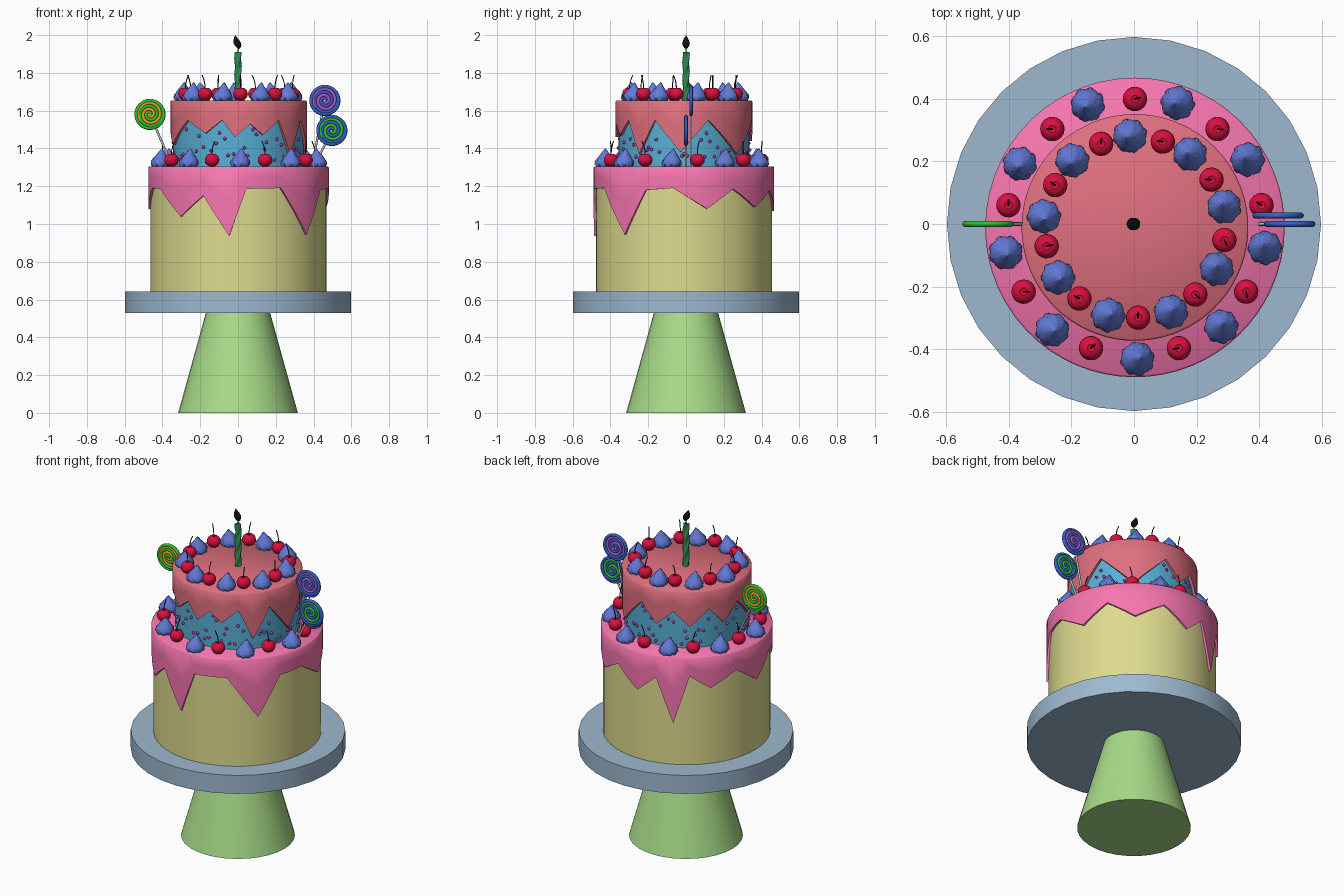
import bpy, bmesh, random
from math import sin, cos, pi, radians, tau
from mathutils import Matrix, Vector

if "Cube" in bpy.data.objects:
    bpy.data.objects.remove(bpy.data.objects["Cube"])

random.seed(4)
CX, CY = 0.003, -0.011          # centre of the cake on its plate


def mat(name, hexcol):
    m = bpy.data.materials.new(name)
    rgb = [int(hexcol[i:i + 2], 16) / 255 for i in (0, 2, 4)]
    m.diffuse_color = [((c + 0.055) / 1.055) ** 2.4 if c > 0.04 else c / 12.92 for c in rgb] + [1]
    m.use_nodes = True
    m.node_tree.nodes["Principled BSDF"].inputs["Base Color"].default_value = m.diffuse_color
    return m


GREEN, PLATE, SPONGE = mat("pale_green", "A8DC88"), mat("pale_blue", "9DB9CF"), mat("sponge", "DEDB8E")
PINK, CORAL, BLUE = mat("pink", "F776B0"), mat("coral", "E0707F"), mat("sky_blue", "58B0D6")
RED, CREAM, STEM = mat("cherry_red", "D8103F"), mat("cream_blue", "627AD6"), mat("stem_black", "101010")
CANDLE, STICK, DOT = mat("candle_green", "2F8F50"), mat("stick", "C4CED6"), mat("magenta", "B03AA8")
L_GREEN, L_BLUE = mat("candy_green", "2CC52C"), mat("candy_blue", "3560C8")
L_ORANGE, L_PURPLE = mat("candy_orange", "EFA020"), mat("candy_purple", "B455D0")


def add(name, me, m, loc=(0, 0, 0), rot=0):
    ob = bpy.data.objects.new(name, me)
    bpy.context.collection.objects.link(ob)
    ob.location, ob.rotation_euler = loc, (0, 0, rot)
    if m and not me.materials:
        me.materials.append(m)
    return ob


def rings_mesh(name, rings, angle=40):
    """Skin a stack of equal rings; single-vertex rings act as poles."""
    bm = bmesh.new()
    rows = [[bm.verts.new(p) for p in r] for r in rings]
    for a, b in zip(rows, rows[1:]):
        n = max(len(a), len(b))
        for i in range(n):
            j = (i + 1) % n
            if len(a) == 1:
                bm.faces.new((a[0], b[j], b[i]))
            elif len(b) == 1:
                bm.faces.new((a[i], a[j], b[0]))
            else:
                bm.faces.new((a[i], a[j], b[j], b[i]))
    bmesh.ops.recalc_face_normals(bm, faces=bm.faces)
    me = bpy.data.meshes.new(name)
    bm.to_mesh(me)
    bm.free()
    me.shade_smooth()
    me.set_sharp_from_angle(angle=radians(angle))
    return me


def lathe(name, profile, m, seg=32, loc=(0, 0, 0)):
    rings = [[(0, 0, z)] if r == 0 else
             [(r * cos(tau * i / seg), r * sin(tau * i / seg), z) for i in range(seg)] for r, z in profile]
    return add(name, rings_mesh(name, rings), m, loc)


def tube(name, pts, radius, m, res=1):
    cu = bpy.data.curves.new(name, 'CURVE')
    cu.dimensions, cu.bevel_depth, cu.bevel_resolution, cu.use_fill_caps = '3D', radius, res, True
    sp = cu.splines.new('POLY')
    sp.points.add(len(pts) - 1)
    for p, co in zip(sp.points, pts):
        p.co = (*co, 1)
    ob = bpy.data.objects.new(name, cu)
    bpy.context.collection.objects.link(ob)
    me = bpy.data.meshes.new_from_object(ob.evaluated_get(bpy.context.evaluated_depsgraph_get()))
    bpy.data.objects.remove(ob)
    me.materials.clear()
    me.shade_smooth()
    me.set_sharp_from_angle(angle=radians(50))
    return add(name, me, m)


def edge_z(knots, deg):
    """Height of the dripping icing edge at an angle (knots are deg, z)."""
    first = knots[0]
    deg = (deg - first[0]) % 360 + first[0]
    for (a, za), (b, zb) in zip(knots, knots[1:] + [(first[0] + 360, first[1])]):
        if a <= deg <= b:
            return za + (zb - za) * (deg - a) / (b - a)


def icing(name, knots, r, r_in, top, m):
    ks = knots + [(knots[0][0] + 360, knots[0][1])]
    cols = []
    for (a, za), (b, zb) in zip(ks, ks[1:]):
        n = max(2, round((b - a) / 6))
        cols += [(radians(a + (b - a) * i / n), za + (zb - za) * i / n) for i in range(n)]
    ring = lambda rad, f: [(rad * cos(t), rad * sin(t), f(z)) for t, z in cols]
    rings = [[(0, 0, top)], ring(r - 0.006, lambda z: top), ring(r, lambda z: top - 0.006),
             ring(r, lambda z: (z + top) / 2), ring(r, lambda z: z), ring(r_in, lambda z: z)]
    return add(name, rings_mesh(name, rings, 60), m, (CX, CY, 0))


# stand and plate
lathe("pedestal", [(0, 0), (0.317, 0), (0.17, 0.53), (0, 0.53)], GREEN)
lathe("plate", [(0, 0.53), (0.597, 0.53), (0.597, 0.643), (0, 0.643)], PLATE)

# cake tiers
lathe("lower_tier", [(0, 0.643), (0.466, 0.643), (0.466, 1.295), (0, 1.295)], SPONGE, 48, (CX, CY, 0))
lathe("upper_tier", [(0, 1.30), (0.347, 1.30), (0.347, 1.64), (0, 1.64)], BLUE, 48, (CX, CY, 0))

# dripping icing
LOW = [(-150, 1.186), (-130, 1.04), (-113, 1.15), (-96, .936), (-85, 1.186), (-62, 1.19), (-41, .945),
       (-25, 1.18), (-7, 1.19), (15, 1.08), (33, 1.186), (52, 1.09), (72, 1.18), (90, 1.07), (104, 1.17),
       (116, .9), (127, 1.19), (141, 1.11), (160, 1.19), (180, 1.08), (197, 1.19)]
TOP = [(-138, 1.55), (-119, 1.48), (-104, 1.55), (-93, 1.46), (-80, 1.53), (-69, 1.47), (-54, 1.55),
       (-41, 1.37), (-25, 1.55), (-3, 1.38), (21, 1.55), (51, 1.37), (81, 1.55), (97, 1.44), (113, 1.53),
       (128, 1.44), (145, 1.54), (160, 1.44), (176, 1.54), (196, 1.42)]
icing("lower_icing", LOW, 0.478, 0.46, 1.305, PINK)
icing("upper_icing", TOP, 0.362, 0.34, 1.655, CORAL)

# sprinkles on the blue band
bm = bmesh.new()
for i in range(110):
    deg, z = i * 137.508 % 360, random.uniform(1.32, 1.53)
    if z < edge_z(TOP, deg) - 0.012:
        t = radians(deg)
        bmesh.ops.create_icosphere(bm, subdivisions=2, radius=0.009,
                                   matrix=Matrix.Translation((0.349 * cos(t), 0.349 * sin(t), z)))
me = bpy.data.meshes.new("sprinkles")
bm.to_mesh(me)
bm.free()
me.shade_smooth()
add("sprinkles", me, DOT, (CX, CY, 0))

# master shapes: piped cream swirl, cherry, cherry stem
prof = [(0.046, 0), (0.053, 0.012), (0.051, 0.028), (0.040, 0.045), (0.028, 0.060), (0.016, 0.076), (0.006, 0.09)]
swirl_rings = [[(0, 0, 0)]]
for r, z in prof:
    ring = []
    for i in range(56):
        t = tau * i / 56
        rr = r * (0.84 + 0.2 * abs(cos(4 * (t + z * 17))))
        ring.append((rr * cos(t) + z * z * 1.2, rr * sin(t), z))
    swirl_rings.append(ring)
swirl_rings.append([(0.011, 0, 0.096)])
swirl_me = rings_mesh("cream_swirl", swirl_rings, 55)

cherry_prof = [(0, -0.034)] + [(0.039 * sin(pi * k / 10), -0.036 * cos(pi * k / 10)) for k in range(1, 9)]
cherry_prof += [(0.012, 0.032), (0, 0.026)]
first_cherry = lathe("cherry", cherry_prof, RED, 20)
first_stem = tube("cherry_stem", [(0, 0, 0.025), (0.001, 0, 0.05), (0.007, 0, 0.075), (0.018, 0, 0.1)], 0.0028, STEM)
cherry_me, stem_me = first_cherry.data, first_stem.data
for o in (first_cherry, first_stem):
    bpy.data.objects.remove(o)

# rings of nine cherries and nine swirls on each tier
for tier, z, rc, ac, rs, as_ in (("lower", 1.305, 0.41, 90, 0.42, 71), ("upper", 1.655, 0.288, 72, 0.293, 93)):
    for k in range(9):
        t = radians(ac + 40 * k)
        loc = (CX + rc * cos(t), CY + rc * sin(t), z + 0.034)
        spin = random.uniform(0, tau)
        add(f"{tier}_cherry", cherry_me, RED, loc, spin)
        add(f"{tier}_cherry_stem", stem_me, STEM, loc, spin)
        t = radians(as_ + 40 * k)
        add(f"{tier}_swirl", swirl_me, CREAM, (CX + rs * cos(t), CY + rs * sin(t), z), t + 2)

# twisted candle with wick and flame
rows = [[(0, 0, 1.65)]]
for k in range(25):
    z = 1.65 + 0.26 * k / 24
    rows.append([((0.017 + 0.003 * cos(3 * tau * i / 24)) * cos(tau * i / 24 + k * 0.25),
                  (0.017 + 0.003 * cos(3 * tau * i / 24)) * sin(tau * i / 24 + k * 0.25), z) for i in range(24)])
rows.append([(0, 0, 1.91)])
add("candle", rings_mesh("candle", rows), CANDLE)
tube("wick", [(0, 0, 1.905), (0.001, 0, 1.94)], 0.003, STEM)
flame = [(0.009, 1.932), (0.018, 1.945), (0.020, 1.957), (0.015, 1.974), (0.007, 1.989)]
rows = [[(0.003, 0, 1.925)]]
for r, z in flame:
    rows.append([(r * cos(tau * i / 16) + (1.945 - z) * 0.3, r * sin(tau * i / 16), z) for i in range(16)])
rows.append([(-0.015, 0, 2.0)])
add("flame", rings_mesh("flame", rows), STEM)


# lollipops: two interleaved candy spirals on a stick
def lollipop(name, x, y, z, foot, outer, inner):
    R, tr, turns = 0.073, 0.0095, 2.1
    for col, start, label in ((outer, 0, "outer"), (inner, pi, "inner")):
        pts = []
        n = 70
        for i in range(n + 1):
            f = i / n
            t = start + f * turns * tau
            r = 0.003 + (R - 0.003) * f
            if label == "inner":
                r = min(r, R - 0.012)
            pts.append((x + r * cos(t), y, z + r * sin(t)))
        if label == "outer":
            pts += [(x + R * cos(t + a * tau / 32), y, z + R * sin(t + a * tau / 32)) for a in range(1, 33)]
        tube(f"{name}_{label}_spiral", pts, tr, col, 2)
    d = (Vector(foot) - Vector((x, y, z))).normalized() * 0.07
    tube(f"{name}_stick", [(x + d.x, y + d.y, z + d.z), foot], 0.006, STICK, 2)


lollipop("left_lollipop", -0.466, 0, 1.58, (-0.345, 0, 1.30), L_GREEN, L_ORANGE)
lollipop("upper_right_lollipop", 0.46, 0.027, 1.654, (0.39, 0.027, 1.30), L_BLUE, L_PURPLE)
lollipop("lower_right_lollipop", 0.497, 0, 1.495, (0.40, 0, 1.30), L_BLUE, L_GREEN)
